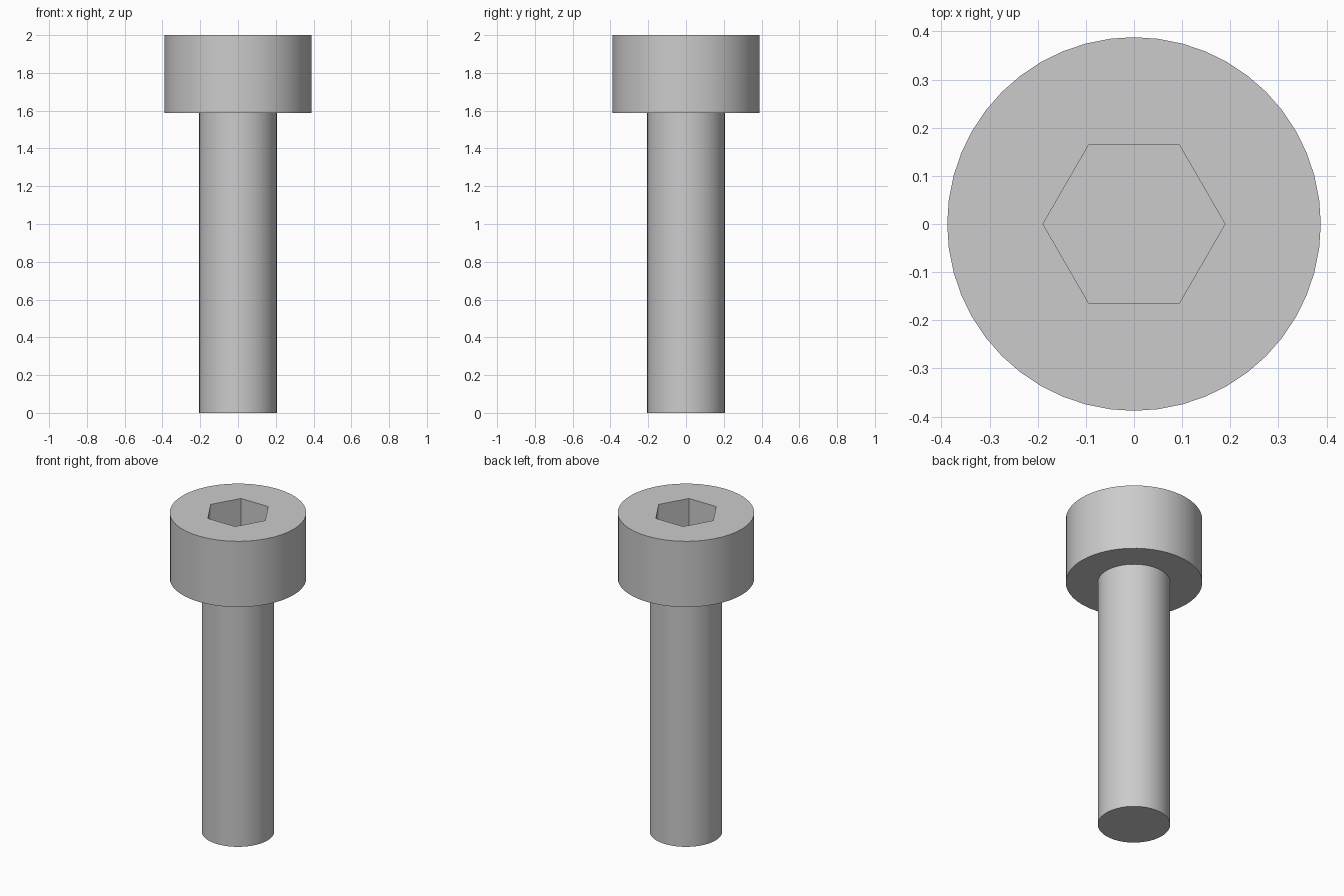
import bpy
import bmesh
import math

# Remove the default cube
cube = bpy.data.objects.get("Cube")
if cube:
    bpy.data.objects.remove(cube, do_unlink=True)

TOP = 2.0
HEAD_BASE = 1.588
HEAD_RADIUS = 0.388
SHANK_RADIUS = 0.206
SOCKET_RADIUS = 0.189
SOCKET_DEPTH = 0.206
SIDES = 48

steel = bpy.data.materials.new("steel grey")
steel.use_nodes = True
grey = (0.6, 0.6, 0.6, 1.0)
steel.diffuse_color = grey
steel.node_tree.nodes["Principled BSDF"].inputs["Base Color"].default_value = grey


def ring(bm, radius, z, sides):
    """A closed loop of edges with its first corner on +x."""
    verts = [bm.verts.new((radius * math.cos(a), radius * math.sin(a), z))
             for a in (math.tau * i / sides for i in range(sides))]
    return [bm.edges.new((verts[i], verts[(i + 1) % sides])) for i in range(sides)]


def bridge(bm, *loops):
    bmesh.ops.bridge_loops(bm, edges=[e for loop in loops for e in loop])


def cap(bm, loop):
    bmesh.ops.contextual_create(bm, geom=loop)


# One closed shell: shank, head underside, head wall, rim and hexagonal socket
bm = bmesh.new()
foot = ring(bm, SHANK_RADIUS, 0, SIDES)
neck = ring(bm, SHANK_RADIUS, HEAD_BASE, SIDES)
head_low = ring(bm, HEAD_RADIUS, HEAD_BASE, SIDES)
head_high = ring(bm, HEAD_RADIUS, TOP, SIDES)
socket_high = ring(bm, SOCKET_RADIUS, TOP, 6)
socket_low = ring(bm, SOCKET_RADIUS, TOP - SOCKET_DEPTH, 6)

cap(bm, foot)
for lower, upper in ((foot, neck), (neck, head_low), (head_low, head_high),
                     (socket_high, socket_low)):
    bridge(bm, lower, upper)
# The flat rim between the round wall and the hexagon
bmesh.ops.triangle_fill(bm, use_beauty=True, edges=head_high + socket_high)
cap(bm, socket_low)
bmesh.ops.recalc_face_normals(bm, faces=bm.faces)

mesh = bpy.data.meshes.new("socket_head_bolt")
bm.to_mesh(mesh)
bm.free()
mesh.materials.append(steel)
bolt = bpy.data.objects.new("socket_head_bolt", mesh)
bpy.context.collection.objects.link(bolt)

# Round walls smooth, rims and socket corners sharp
bpy.ops.object.select_all(action="DESELECT")
bolt.select_set(True)
bpy.context.view_layer.objects.active = bolt
bpy.ops.object.shade_smooth_by_angle(angle=math.radians(30))
